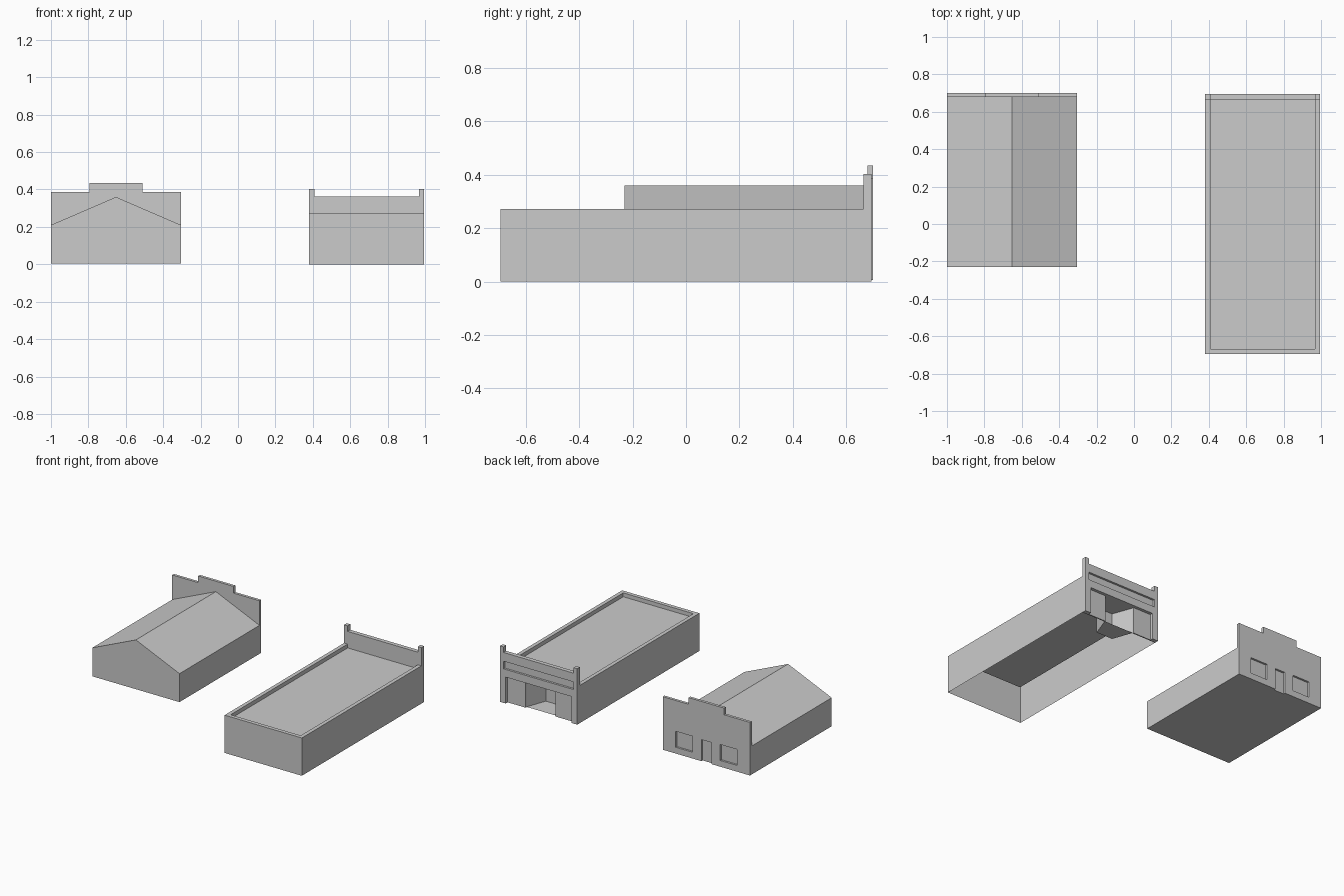
import bpy, bmesh

cube = bpy.data.objects.get("Cube")
if cube:
    bpy.data.objects.remove(cube, do_unlink=True)

grey = bpy.data.materials.new("plain grey")
grey.use_nodes = True
grey.diffuse_color = (0.6, 0.6, 0.6, 1)
grey.node_tree.nodes["Principled BSDF"].inputs["Base Color"].default_value = (0.6, 0.6, 0.6, 1)


def finish(name, bm):
    mesh = bpy.data.meshes.new(name)
    bm.to_mesh(mesh)
    bm.free()
    mesh.materials.append(grey)
    obj = bpy.data.objects.new(name, mesh)
    bpy.context.collection.objects.link(obj)
    return obj


def prism(points, axis, start, end):
    """Extrude a 2D outline along y (outline in x, z) or z (outline in x, y)."""
    bm = bmesh.new()
    place = (lambda a, b: (a, start, b)) if axis == "y" else (lambda a, b: (a, b, start))
    face = bm.faces.new([bm.verts.new(place(a, b)) for a, b in points])
    moved = bmesh.ops.extrude_face_region(bm, geom=[face])["geom"]
    step = (0, end - start, 0) if axis == "y" else (0, 0, end - start)
    bmesh.ops.translate(bm, vec=step, verts=[v for v in moved if isinstance(v, bmesh.types.BMVert)])
    bmesh.ops.recalc_face_normals(bm, faces=bm.faces[:])
    return bm


def block(x0, x1, y0, y1, z0, z1):
    return prism([(x0, z0), (x1, z0), (x1, z1), (x0, z1)], "y", y0, y1)


def mirrored(half, centre):
    """Complete a symmetric outline from (offset, height) pairs on one side."""
    return [(centre + a, b) for a, b in half] + [(centre - a, b) for a, b in reversed(half)]


def carve(target, *sizes):
    for box in sizes:
        cutter = finish("cutter", block(*box))
        cutter.hide_render = True
        mod = target.modifiers.new("recess", "BOOLEAN")
        mod.operation, mod.solver, mod.object = "DIFFERENCE", "EXACT", cutter
        bpy.context.view_layer.objects.active = target
        bpy.ops.object.modifier_apply(modifier=mod.name)
        bpy.data.objects.remove(cutter, do_unlink=True)


# Gabled building: closed body with a stepped false front
C = -0.6525
HALF = 0.3475
BASE = 0.005
body = [(C - HALF, BASE), (C + HALF, BASE), (C + HALF, 0.21), (C, 0.36), (C - HALF, 0.21)]
finish("gabled_body", prism(body, "y", -0.23, 0.68))

steps = mirrored([(HALF, BASE), (HALF, 0.387), (0.141, 0.387), (0.141, 0.435)], C)
false_front = finish("stepped_false_front", prism(steps, "y", 0.68, 0.70))
carve(false_front,
      (C - 0.04, C + 0.04, 0.686, 0.75, -0.1, 0.16),
      (C + 0.11, C + 0.245, 0.686, 0.75, 0.05, 0.165),
      (C - 0.245, C - 0.11, 0.686, 0.75, 0.05, 0.165))

# Flat-roofed building: open-bottomed shell with a sunken roof
S = 0.6875
WIDE = 0.3075
FRONT, INNER = 0.695, 0.665
bm = block(S - WIDE, S + WIDE, -0.695, FRONT, 0, 0.272)
bm.faces.ensure_lookup_table()
roof = max(bm.faces, key=lambda f: f.calc_center_median().z)
bmesh.ops.inset_region(bm, faces=[roof], thickness=0.028, use_even_offset=True)
sunk = bmesh.ops.extrude_face_region(bm, geom=[roof])["geom"]
bmesh.ops.translate(bm, vec=(0, 0, -0.028), verts=[v for v in sunk if isinstance(v, bmesh.types.BMVert)])
if roof.is_valid:
    bmesh.ops.delete(bm, geom=[roof], context="FACES_ONLY")
ends = [f for f in bm.faces if f.normal.z < -0.9 or f.calc_center_median().y > FRONT - 0.001]
bmesh.ops.delete(bm, geom=ends, context="FACES_ONLY")
for v in bm.verts:
    v.co.y = min(v.co.y, INNER + 0.001)
finish("flat_roofed_shell", bm)

# Shop front wall with corner posts, wide opening and sign recess
wall = mirrored([(0.262, 0.19), (0.262, 0), (WIDE, 0), (WIDE, 0.403),
                 (0.279, 0.403), (0.279, 0.363)], S)
shop_front = finish("shop_front", prism(wall, "y", INNER, FRONT))
carve(shop_front, (S - 0.279, S + 0.279, 0.68, 0.75, 0.245, 0.30))

# Display panels on each side of the entry
for side, sign in (("right", -1), ("left", 1)):
    x0, x1 = sorted((S + sign * 0.118, S + sign * 0.262))
    finish(side + "_display_panel", block(x0, x1, INNER, 0.673, 0, 0.19))

# Splayed entry recess, open toward the street
bm = prism(mirrored([(0.118, INNER), (0.065, 0.52)], S), "z", 0.003, 0.19)
mouth = [f for f in bm.faces if f.calc_center_median().y > INNER - 0.001]
bmesh.ops.delete(bm, geom=mouth, context="FACES_ONLY")
bmesh.ops.reverse_faces(bm, faces=bm.faces[:])
finish("entry_recess", bm)
